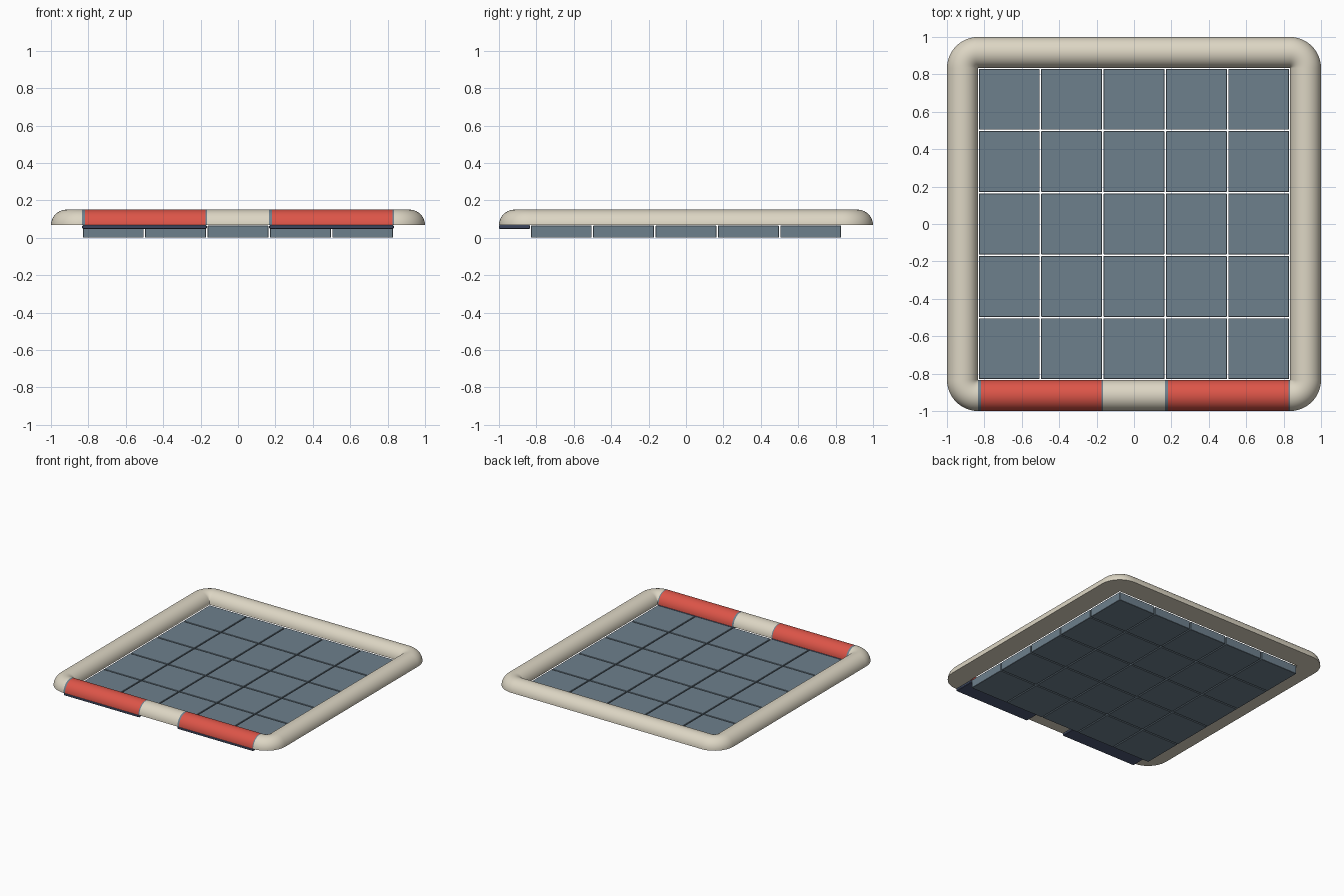
import bpy, bmesh, math
from mathutils import Vector

if "Cube" in bpy.data.objects:
    bpy.data.objects.remove(bpy.data.objects["Cube"])


def material(name, rgb):
    m = bpy.data.materials.new(name)
    m.diffuse_color = (*rgb, 1)
    m.use_nodes = True
    m.node_tree.nodes["Principled BSDF"].inputs["Base Color"].default_value = m.diffuse_color
    return m


CREAM = material("cream", (0.72, 0.67, 0.55))
SLATE = material("slate", (0.155, 0.215, 0.265))
RED = material("red", (0.72, 0.09, 0.065))
NAVY = material("navy", (0.075, 0.10, 0.18))

R = 1 / 12          # rail radius
IN = 5 / 6          # inner edge of the frame
BASE = 0.067        # underside of the rails
CELL = 1 / 3
ARC = [(R - R * math.cos(math.pi * i / 20), R * math.sin(math.pi * i / 20)) for i in range(21)]


def finish(name, bm, mat, smooth=False):
    bmesh.ops.remove_doubles(bm, verts=bm.verts, dist=1e-5)
    bmesh.ops.recalc_face_normals(bm, faces=bm.faces)
    me = bpy.data.meshes.new(name)
    bm.to_mesh(me)
    bm.free()
    me.materials.append(mat)
    ob = bpy.data.objects.new(name, me)
    bpy.context.collection.objects.link(ob)
    if smooth:
        bpy.ops.object.select_all(action='DESELECT')
        ob.select_set(True)
        bpy.context.view_layer.objects.active = ob
        bpy.ops.object.shade_smooth_by_angle(angle=math.radians(40))
    return ob


def sweep(name, stations, mat, capped=True):
    """Sweep the half-round profile through (inner edge point, outward angle) stations."""
    bm = bmesh.new()
    rings = []
    for (x, y), a in stations:
        rings.append([bm.verts.new((x + d * math.cos(a), y + d * math.sin(a), BASE + h))
                      for d, h in ARC])
    for p, q in zip(rings, rings[1:]):
        for i in range(len(ARC)):
            j = (i + 1) % len(ARC)
            bm.faces.new((p[i], p[j], q[j], q[i]))
    if capped:
        bm.faces.new(rings[0])
        bm.faces.new(rings[-1])
    bmesh.ops.remove_doubles(bm, verts=bm.verts, dist=1e-5)
    return finish(name, bm, mat, True)


def box(name, lo, hi, mat, bevel=0.0):
    bm = bmesh.new()
    bmesh.ops.create_cube(bm, size=1)
    lo, hi = Vector(lo), Vector(hi)
    for v in bm.verts:
        v.co = (lo + hi) / 2 + v.co * (hi - lo)
    if bevel:
        bmesh.ops.bevel(bm, geom=bm.edges[:], offset=bevel, segments=1, affect='EDGES')
    return finish(name, bm, mat)


# Frame: one continuous rail, turning about each inner corner
path = [((-IN, -IN), math.radians(270 - 7.5 * i)) for i in range(13)]
for cx, cy, start in ((-IN, IN, 180), (IN, IN, 90), (IN, -IN, 0)):
    path += [((cx, cy), math.radians(start - 7.5 * i)) for i in range(13)]
sweep("frame_rail", path, CREAM)


def front_rail(name, x0, x1, mat):
    down = -math.pi / 2
    sweep(name, [((x0, -IN), down), ((x1, -IN), down)], mat)


# Front rail: cream middle, two red bars with slate end rings, navy plates below
front_rail("front_middle_rail", -CELL / 2, CELL / 2, CREAM)
for side, x in (("left", -IN), ("right", CELL / 2)):
    end = x + 2 * CELL
    front_rail(side + "_bar_ring_a", x, x + 0.014, SLATE)
    front_rail(side + "_red_bar", x + 0.014, end - 0.008, RED)
    front_rail(side + "_bar_ring_b", end - 0.008, end, SLATE)
    box(side + "_bar_plate", (x, -1, 0.048), (end, -IN, BASE), NAVY, 0.004)

# Floor: five by five slabs with narrow gaps
GAP = 0.004
for i in range(5):
    for j in range(5):
        x, y = -IN + i * CELL, -IN + j * CELL
        box(f"floor_slab_{i}_{j}", (x + GAP, y + GAP, 0),
            (x + CELL - GAP, y + CELL - GAP, BASE - 0.002), SLATE, 0.002)
